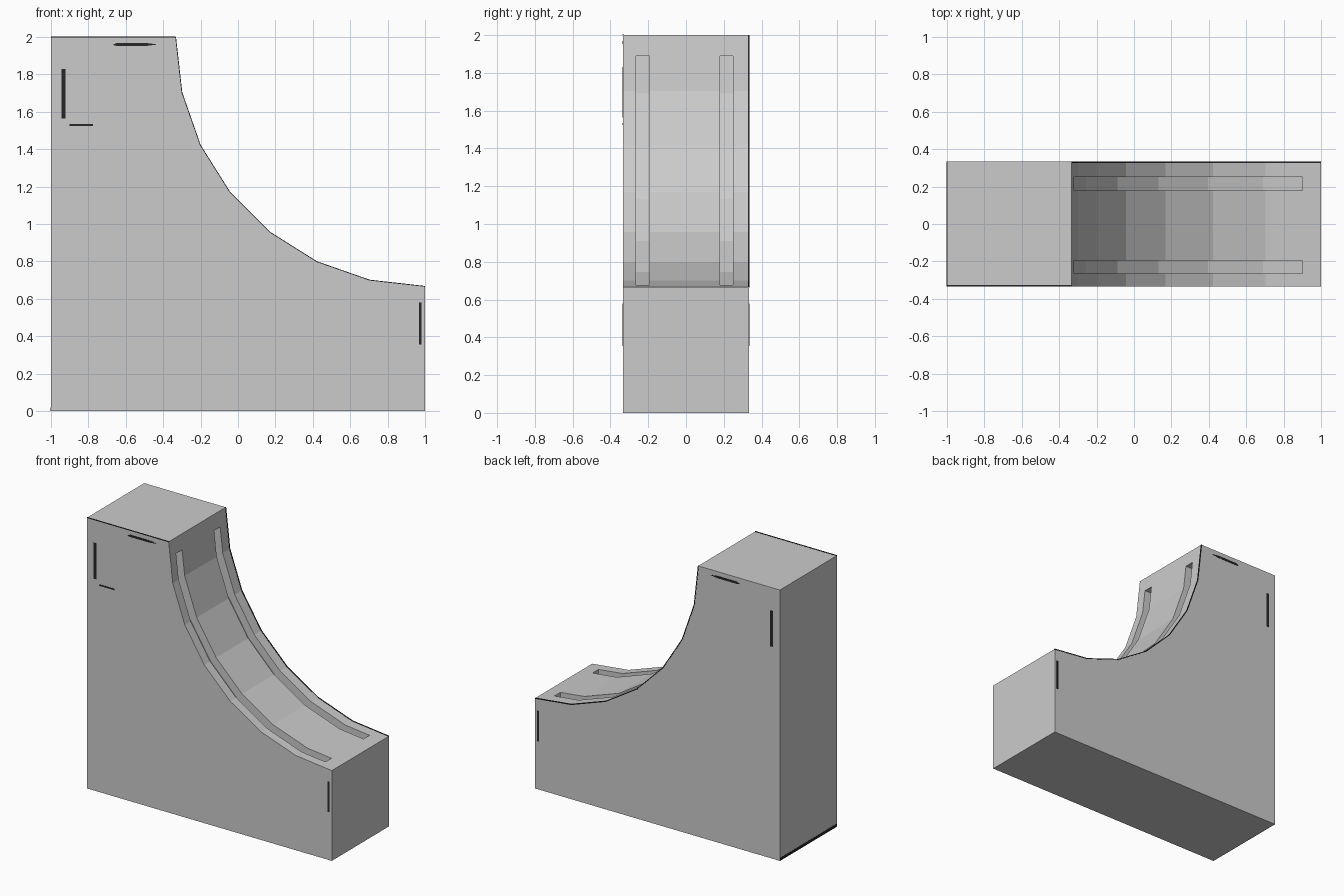
import bpy, bmesh, math

if "Cube" in bpy.data.objects:
    bpy.data.objects.remove(bpy.data.objects["Cube"])

H, W, R = 2.0, 1 / 3, 4 / 3      # height, half width, curve radius
SEG = 7                          # flat steps in the quarter curve


def material(name, v):
    m = bpy.data.materials.new(name)
    m.diffuse_color = (v, v, v, 1)
    m.use_nodes = True
    m.node_tree.nodes["Principled BSDF"].inputs["Base Color"].default_value = m.diffuse_color
    return m


grey = material("light_grey", 0.6)
black = material("ink_black", 0.02)


def prism(name, pts, y0, y1, mat):
    """Extrude an x-z outline from y0 to y1."""
    bm = bmesh.new()
    face = bm.faces.new([bm.verts.new((x, y0, z)) for x, z in pts])
    ext = bmesh.ops.extrude_face_region(bm, geom=[face])
    verts = [g for g in ext["geom"] if isinstance(g, bmesh.types.BMVert)]
    bmesh.ops.translate(bm, verts=verts, vec=(0, y1 - y0, 0))
    bmesh.ops.recalc_face_normals(bm, faces=bm.faces)
    me = bpy.data.meshes.new(name)
    bm.to_mesh(me)
    bm.free()
    me.materials.append(mat)
    ob = bpy.data.objects.new(name, me)
    bpy.context.collection.objects.link(ob)
    return ob


def box(name, x0, x1, y0, y1, z0, z1, mat=black):
    return prism(name, [(x0, z0), (x1, z0), (x1, z1), (x0, z1)], y0, y1, mat)


def arc(r):
    """Faceted quarter circle about (1, 2), from the top to the low end."""
    a = [i * math.pi / 2 / SEG for i in range(SEG + 1)]
    return [(1 - r * math.cos(t), H - r * math.sin(t)) for t in a]


def clipped_arc(r):
    """The same curve stopped short at both ends, for the grooves."""
    p = arc(r)
    t = 0.11 / (H - p[1][1])
    p[0] = (p[0][0] + t * (p[1][0] - p[0][0]), H - 0.11)
    t = 0.10 / (1 - p[-2][0])
    p[-1] = (0.90, p[-1][1] + t * (p[-2][1] - p[-1][1]))
    return p


# main block with a concave curved face
body = prism("curved_block", [(-1, 0), (-1, H)] + arc(R) + [(1, 0)], -W, W, grey)

# two long grooves sunk into the curve
for i, y in enumerate((-0.229, 0.215)):
    outline = clipped_arc(R - 0.08) + clipped_arc(R + 0.06)[::-1]
    cutter = prism("groove_cutter_%d" % i, outline, y - 0.035, y + 0.035, grey)
    cutter.hide_render = True
    cutter.hide_viewport = True
    cutter.display_type = 'WIRE'
    mod = body.modifiers.new("groove", 'BOOLEAN')
    mod.operation = 'DIFFERENCE'
    mod.solver = 'EXACT'
    mod.object = cutter

# dark scratch marks as thin plates on both sides
T = 0.002
for side, s in (("front", -1), ("back", 1)):
    y0, y1 = sorted((s * (W - T), s * (W + T)))
    box(side + "_left_mark", -0.945, -0.923, y0, y1, 1.565, 1.83)
    box(side + "_right_mark", 0.968, 0.982, y0, y1, 0.355, 0.58)
    prism(side + "_top_mark", [(-0.67, 1.958), (-0.65, 1.952), (-0.49, 1.952),
          (-0.43, 1.96), (-0.49, 1.968), (-0.65, 1.968)], y0, y1, black)
box("front_small_mark", -0.90, -0.775, -W - T, -W + T, 1.524, 1.534)

# thin dark edge lines
box("top_front_edge", -1, -W, -W - T, -W + 0.006, H - T, H + T)
box("bottom_left_edge", -1 - T, -1 + T, -W, W, 0, 0.02)
prism("curve_back_edge", arc(R - T) + arc(R + 0.004)[::-1], W - 0.006, W + T, black)
